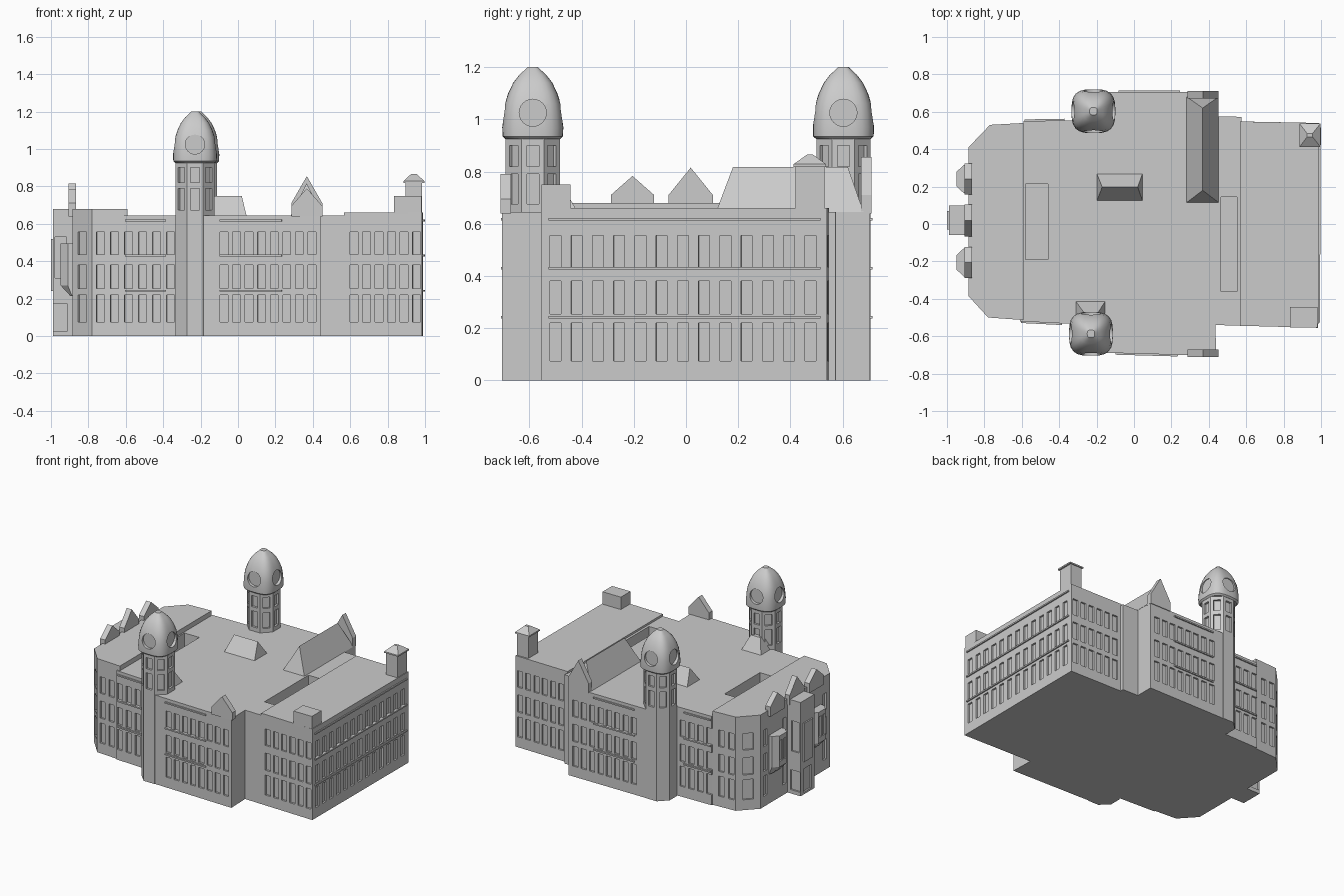
import bpy, bmesh, math
from mathutils import Matrix, Vector

if "Cube" in bpy.data.objects:
    bpy.data.objects.remove(bpy.data.objects["Cube"])

ROWS = [(0.075, 0.22), (0.255, 0.38), (0.435, 0.555)]   # window storeys


def finish(name, bm):
    bmesh.ops.remove_doubles(bm, verts=bm.verts, dist=1e-5)
    bmesh.ops.recalc_face_normals(bm, faces=bm.faces)
    me = bpy.data.meshes.new(name)
    bm.to_mesh(me)
    bm.free()
    ob = bpy.data.objects.new(name, me)
    bpy.context.collection.objects.link(ob)
    return ob


def loft(name, rings):
    """Skin a stack of equal-length rings and cap both ends."""
    bm = bmesh.new()
    vs = [[bm.verts.new(p) for p in r] for r in rings]
    n = len(vs[0])
    for a, b in zip(vs, vs[1:]):
        for i in range(n):
            bm.faces.new((a[i], a[(i + 1) % n], b[(i + 1) % n], b[i]))
    bm.faces.new(vs[0])
    bm.faces.new(vs[-1])
    return finish(name, bm)


def slab(name, pts, z0, z1):
    return loft(name, [[(x, y, z) for x, y in pts] for z in (z0, z1)])


def rect(x0, x1, y0, y1):
    return [(x0, y0), (x1, y0), (x1, y1), (x0, y1)]


def hip(name, base, top, z0, z1):
    bm = bmesh.new()
    for pts, z in ((rect(*base), z0), (rect(*top), z1)):
        for x, y in pts:
            bm.verts.new((x, y, z))
    bmesh.ops.remove_doubles(bm, verts=bm.verts, dist=1e-5)
    bmesh.ops.convex_hull(bm, input=bm.verts)
    return finish(name, bm)


def gable(name, axis, c, half, eave, peak, a, b):
    """Upright pentagon wall, extruded along x or y from a to b."""
    prof = [(c - half, 0.64), (c + half, 0.64), (c + half, eave), (c, peak), (c - half, eave)]
    return loft(name, [[(d, u, z) if axis == 'x' else (u, d, z) for u, z in prof] for d in (a, b)])


def add_box(bm, centre, size, angle=0.0):
    bmesh.ops.create_cube(bm, size=1, matrix=Matrix.Translation(centre)
                          @ Matrix.Rotation(angle, 4, 'Z') @ Matrix.Diagonal((*size, 1)))


def cut(ob, bm):
    cutter = finish("cutter", bm)
    cutter.hide_render = True
    m = ob.modifiers.new("cut", 'BOOLEAN')
    m.object, m.operation, m.solver = cutter, 'DIFFERENCE', 'EXACT'
    bpy.context.view_layer.objects.active = ob
    bpy.ops.object.modifier_apply(modifier=m.name)
    bpy.data.objects.remove(cutter)


# main building footprint
foot = [(-0.885, -0.385), (-0.78, -0.50), (-0.61, -0.512), (-0.61, -0.52), (-0.31, -0.535),
        (-0.27, -0.685), (0.44, -0.705), (0.435, -0.54), (0.985, -0.555), (0.99, 0.54),
        (0.575, 0.548), (0.575, 0.573), (0.45, 0.575), (0.45, 0.705), (-0.25, 0.705),
        (-0.3, 0.555), (-0.59, 0.55), (-0.59, 0.54), (-0.77, 0.53), (-0.885, 0.41)]
body = slab("main_building", foot, 0, 0.645)
slab("west_roof_slab", foot[:3] + [(-0.59, -0.512), (-0.59, 0.54)] + foot[-2:], 0.645, 0.68)
slab("east_roof_slab", [(0.567, -0.544)] + foot[8:10] + [(0.567, 0.548)], 0.645, 0.66)

# windows and ledges, given along each wall line
wins, ledges = bmesh.new(), bmesh.new()


def wall(p, q, fracs, width=0.042, band=None):
    p, q = Vector(p), Vector(q)
    ang = math.atan2(q.y - p.y, q.x - p.x)
    for f in fracs:
        c = p.lerp(q, f)
        for z0, z1 in ROWS:
            add_box(wins, (c.x, c.y, (z0 + z1) / 2), (width, 0.026, z1 - z0), ang)
    if band:
        a, b = p.lerp(q, band[0]), p.lerp(q, band[1])
        c = (a + b) / 2
        for z in (0.242, 0.43, 0.617):
            add_box(ledges, (c.x, c.y, z), ((b - a).length, 0.018, 0.01), ang)


def steps(p, q, first, last, n):
    """Evenly spaced window positions by x coordinate, as fractions."""
    return [(first + (last - first) * i / (n - 1) - p[0]) / (q[0] - p[0]) for i in range(n)]


def xwall(p, q, first, last, n, band=None):
    wall(p, q, steps(p, q, first, last, n), band=band)


F = foot
for west_mid, west, mid, east, cham in (
        ((F[3], F[4]), (F[1], F[2]), (F[5], F[6]), (F[7], F[8]), (F[0], F[1])),
        ((F[16], F[15]), (F[18], F[17]), (F[14], F[13]), (F[10], F[9]), (F[19], F[18]))):
    xwall(*west_mid, -0.57 if west_mid[0][1] > 0 else -0.585, -0.36, 4, (0.02, 0.75))
    xwall(*west, -0.735, -0.66, 2)
    xwall(*mid, -0.075, 0.395, 8, (0.24, 0.71))
    xwall(*east, 0.62, 0.955, 6)
    wall(*cham, [0.5], 0.07)
wall(F[8], F[9], [(-0.5 + 0.0814 * i + 0.555) / 1.095 for i in range(13)], band=(0.025, 0.977))
wall(F[0], F[19], [(y + 0.385) / 0.795 for y in (-0.325, -0.095, 0.14, 0.355)], 0.04)
# sunken light courts
add_box(wins, (-0.52, 0.012, 0.6), (0.12, 0.405, 0.5))
add_box(wins, (0.507, -0.108, 0.6), (0.085, 0.505, 0.5))
cut(body, wins)
finish("window_ledges", ledges)


def tower(name, cx, cy):
    # octagonal shaft with a window on every face
    r = 0.104 / math.cos(math.pi / 8)
    octo = [(cx + r * math.cos(math.pi / 8 + k * math.pi / 4),
             cy + r * math.sin(math.pi / 8 + k * math.pi / 4)) for k in range(8)]
    shaft = slab(name + "_shaft", octo, 0, 0.935)
    bm = bmesh.new()
    for k in range(8):
        a = k * math.pi / 4
        for z0, z1 in ((0.675, 0.79), (0.82, 0.90)):
            add_box(bm, (cx + 0.104 * math.cos(a), cy + 0.104 * math.sin(a), (z0 + z1) / 2),
                    (0.03, 0.046, z1 - z0), a)
    cut(shaft, bm)
    # rounded-square dome
    prof = [(0.105, 0.925), (0.116, 0.935), (0.117, 0.97), (0.113, 1.02), (0.107, 1.06), (0.094, 1.10),
            (0.075, 1.14), (0.052, 1.17), (0.03, 1.19), (0.02, 1.20)]
    rings = []
    for w, z in prof:
        ring = []
        for i in range(32):
            c, s = math.cos(i * math.pi / 16), math.sin(i * math.pi / 16)
            k = w / (abs(c) ** 3.2 + abs(s) ** 3.2) ** (1 / 3.2)
            ring.append((cx + k * c, cy + k * s, z))
        rings.append(ring)
    dome = loft(name + "_dome", rings)
    # round recesses on four sides
    bm = bmesh.new()
    for k in range(4):
        bmesh.ops.create_cone(bm, cap_ends=True, segments=24, radius1=0.052, radius2=0.052, depth=0.06,
                              matrix=Matrix.Translation((cx, cy, 1.025)) @ Matrix.Rotation(k * math.pi / 2, 4, 'Z')
                              @ Matrix.Translation((0.125, 0, 0)) @ Matrix.Rotation(math.pi / 2, 4, 'Y'))
    cut(dome, bm)
    bpy.ops.object.select_all(action='DESELECT')
    dome.select_set(True)
    bpy.context.view_layer.objects.active = dome
    bpy.ops.object.shade_smooth_by_angle(angle=math.radians(35))


tower("front_tower", -0.23, -0.587)
tower("back_tower", -0.217, 0.603)

# west entrance: porch, bays and gables
porch = slab("entrance_porch", rect(-0.99, -0.87, -0.06, 0.10), 0, 0.68)
bm = bmesh.new()
for y in (-0.06, 0.10):
    add_box(bm, (-0.948, y, 0.10), (0.075, 0.024, 0.145))
    add_box(bm, (-0.948, y, 0.42), (0.06, 0.024, 0.22))
add_box(bm, (-0.99, 0.02, 0.10), (0.024, 0.09, 0.17))
cut(porch, bm)
slab("porch_window", rect(-1.0, -0.985, -0.03, 0.07), 0.24, 0.52)
for side, y in (("south", -0.205), ("north", 0.24)):
    ring = lambda s, z: [(-0.88, y - 0.075, z), (-0.88 - 0.03 * s, y - 0.075, z), (-0.88 - 0.068 * s, y - 0.04, z),
                         (-0.88 - 0.068 * s, y + 0.04, z), (-0.88 - 0.03 * s, y + 0.075, z), (-0.88, y + 0.075, z)]
    bay = loft(side + "_bay", [ring(0.25, 0.215), ring(1, 0.27), ring(1, 0.495)])
    bm = bmesh.new()
    for dy in (-0.02, 0.02):
        add_box(bm, (-0.948, y + dy, 0.385), (0.02, 0.028, 0.15))
    cut(bay, bm)
    gable(side + "_gable", 'x', y, 0.083, 0.71, 0.783, -0.905, -0.865)
gable("middle_gable", 'x', 0.018, 0.085, 0.71, 0.815, -0.905, -0.865)

# roof gables, hipped roofs and corner blocks
gable("front_gable", 'y', 0.368, 0.083, 0.695, 0.79, -0.71, -0.67)
gable("back_gable", 'y', 0.368, 0.083, 0.71, 0.855, 0.67, 0.71)
hip("long_roof", (0.282, 0.452, 0.115, 0.68), (0.367, 0.367, 0.18, 0.62), 0.645, 0.817)
hip("middle_skylight", (-0.198, 0.045, 0.125, 0.268), (-0.17, 0.02, 0.198, 0.198), 0.645, 0.75)
hip("tower_dormer", (-0.31, -0.155, -0.55, -0.415), (-0.27, -0.19, -0.53, -0.47), 0.645, 0.74)
slab("front_corner_block", rect(0.833, 0.98, -0.553, -0.443), 0.65, 0.75)
slab("chimney", rect(0.895, 0.985, 0.42, 0.53), 0.65, 0.82)
slab("chimney_rim", rect(0.885, 0.997, 0.412, 0.537), 0.818, 0.828)
hip("chimney_cap", (0.885, 0.997, 0.412, 0.537), (0.925, 0.955, 0.465, 0.485), 0.828, 0.866)
